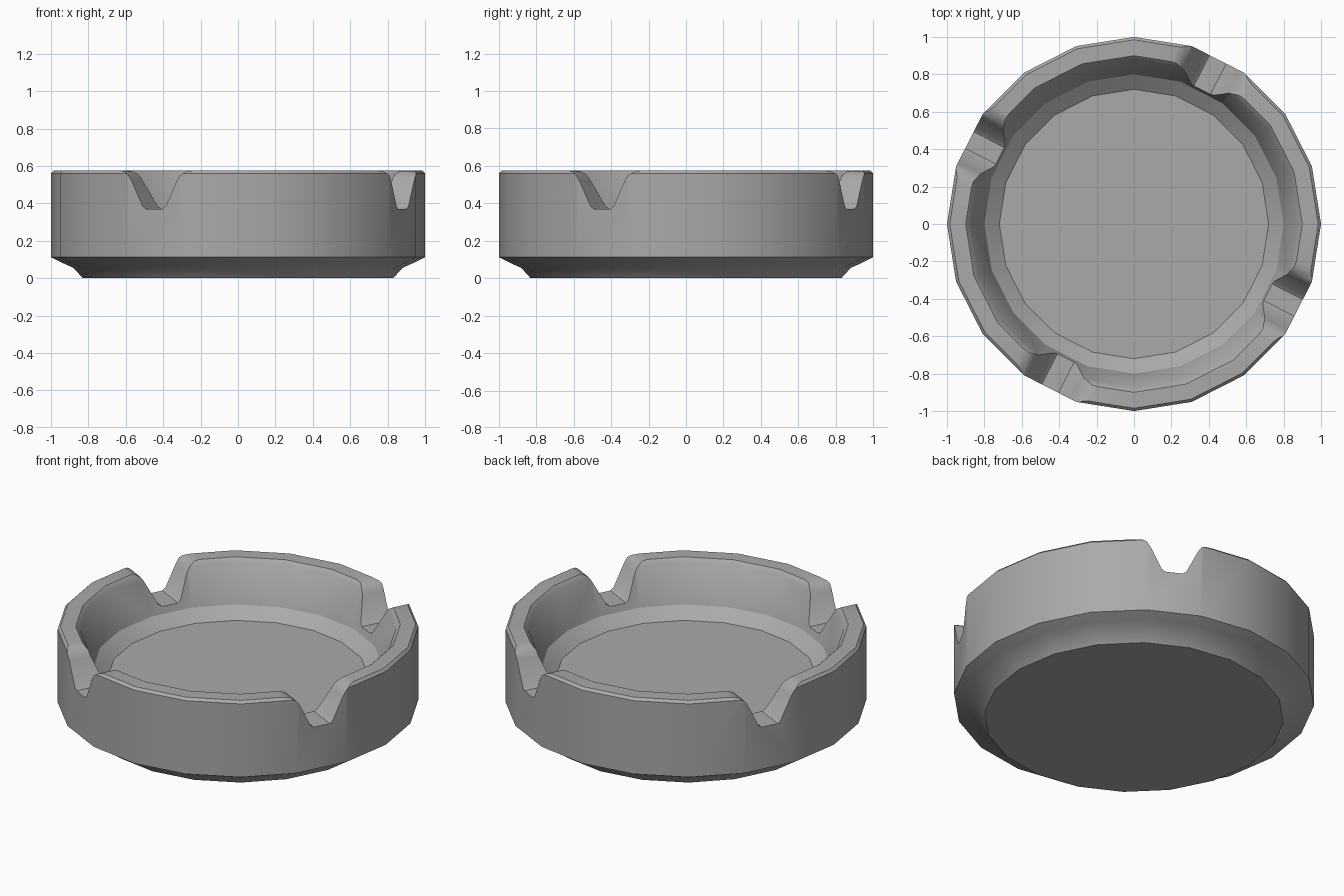
import bpy, bmesh
from math import cos, sin, radians, pi

cube = bpy.data.objects.get("Cube")
if cube:
    bpy.data.objects.remove(cube, do_unlink=True)

SIDES = 20
TOP = 0.575

grey = bpy.data.materials.new("plain grey")
grey.use_nodes = True
grey.diffuse_color = (0.4, 0.4, 0.4, 1)
grey.node_tree.nodes["Principled BSDF"].inputs["Base Color"].default_value = (0.4, 0.4, 0.4, 1)


def make_object(name, bm):
    bmesh.ops.recalc_face_normals(bm, faces=bm.faces[:])
    mesh = bpy.data.meshes.new(name)
    bm.to_mesh(mesh)
    bm.free()
    mesh.materials.append(grey)
    obj = bpy.data.objects.new(name, mesh)
    bpy.context.collection.objects.link(obj)
    return obj


def lathe(name, profile):
    """Closed body of revolution; first and last rings are capped."""
    bm = bmesh.new()
    rings = [[bm.verts.new((r * cos(2 * pi * i / SIDES), r * sin(2 * pi * i / SIDES), z))
              for i in range(SIDES)] for r, z in profile]
    for a, b in zip(rings, rings[1:]):
        for i in range(SIDES):
            j = (i + 1) % SIDES
            bm.faces.new((a[i], a[j], b[j], b[i]))
    bm.faces.new(rings[0])
    bm.faces.new(rings[-1])
    return make_object(name, bm)


def notch_cutter(name, angle):
    """Long prism across the bowl, cutting two opposite rests."""
    half = [(0.05, 0.37), (0.07, 0.385), (0.135, 0.52), (0.155, 0.55),
            (0.185, 0.569), (0.23, TOP + 0.002), (0.23, 0.8)]
    section = half + [(-u, z) for u, z in reversed(half)]
    c, s = cos(angle), sin(angle)
    bm = bmesh.new()
    ends = [[bm.verts.new((d * c - u * s, d * s + u * c, z)) for u, z in section]
            for d in (-1.3, 1.3)]
    n = len(section)
    for i in range(n):
        j = (i + 1) % n
        bm.faces.new((ends[0][i], ends[0][j], ends[1][j], ends[1][i]))
    for end in ends:
        bm.faces.new(end)
    obj = make_object(name, bm)
    obj.hide_render = True
    return obj


# Bowl: foot, flared underside, outer wall, rim, inner wall, floor
bowl = lathe("bowl", [(0.83, 0), (0.88, 0.055), (0.94, 0.082), (1.0, 0.112),
                      (1.0, 0.56), (0.985, TOP), (0.9, TOP), (0.875, 0.55),
                      (0.8, 0.33), (0.72, 0.27)])

# Four rests cut through the wall
cutters = [notch_cutter("rest_cutter", radians(a)) for a in (63, 153)]
for cutter in cutters:
    mod = bowl.modifiers.new("rest", "BOOLEAN")
    mod.operation = "DIFFERENCE"
    mod.solver = "EXACT"
    mod.object = cutter

# Apply the cuts, then drop the cutters
graph = bpy.context.evaluated_depsgraph_get()
cut_mesh = bpy.data.meshes.new_from_object(bowl.evaluated_get(graph))
bowl.modifiers.clear()
bowl.data = cut_mesh
for cutter in cutters:
    bpy.data.objects.remove(cutter, do_unlink=True)

bpy.ops.object.select_all(action="DESELECT")
bowl.select_set(True)
bpy.context.view_layer.objects.active = bowl
bpy.ops.object.shade_smooth_by_angle(angle=radians(30))
